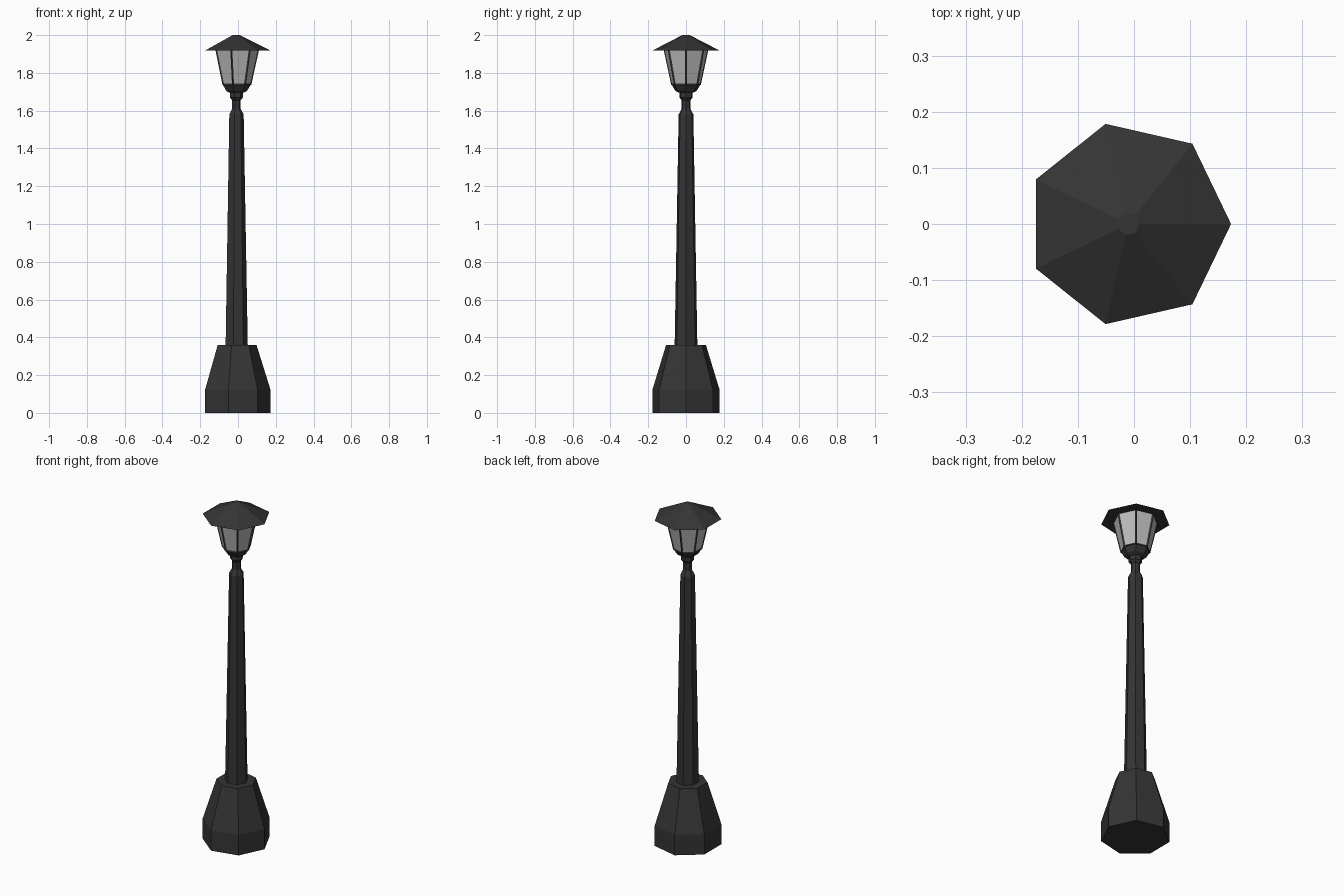
import bpy, bmesh, math

if "Cube" in bpy.data.objects:
    bpy.data.objects.remove(bpy.data.objects["Cube"])

SIDES = 7
CX = -0.01  # heptagon centre, so the bounding box is centred on x = 0


def material(name, v):
    m = bpy.data.materials.new(name)
    m.diffuse_color = (v, v, v, 1)
    m.use_nodes = True
    m.node_tree.nodes["Principled BSDF"].inputs["Base Color"].default_value = m.diffuse_color
    return m


iron = material("dark_iron", 0.035)
glass = material("pale_glass", 0.5)


def add_object(name, bm, mat):
    me = bpy.data.meshes.new(name)
    bm.to_mesh(me)
    bm.free()
    me.materials.append(mat)
    ob = bpy.data.objects.new(name, me)
    bpy.context.collection.objects.link(ob)
    return ob


def stack(profile):
    """Seven-sided solid from (radius, height) rings; returns bmesh and side faces."""
    bm = bmesh.new()
    rings = []
    for r, z in profile:
        rings.append([bm.verts.new((CX + r * math.cos(2 * math.pi * i / SIDES),
                                    r * math.sin(2 * math.pi * i / SIDES), z))
                      for i in range(SIDES)])
    sides = []
    for a, b in zip(rings, rings[1:]):
        for i in range(SIDES):
            j = (i + 1) % SIDES
            sides.append(bm.faces.new((a[i], a[j], b[j], b[i])))
    bm.faces.new(rings[0][::-1])
    bm.faces.new(rings[-1])
    bm.normal_update()
    return bm, sides


# Solid parts
parts = {
    "base": [(0.183, 0), (0.183, 0.12), (0.108, 0.36)],
    "post": [(0.062, 0.34), (0.040, 1.58), (0.024, 1.61), (0.024, 1.67)],
    "collar": [(0.024, 1.655), (0.036, 1.67), (0.036, 1.695), (0.030, 1.70)],
    "lantern_cup": [(0.040, 1.695), (0.058, 1.705), (0.078, 1.738)],
    "roof": [(0.183, 1.918), (0.020, 2.0)],
}
for name, profile in parts.items():
    add_object(name, stack(profile)[0], iron)

# Lantern frame: each side inset to leave bars around a recessed pane
bm, sides = stack([(0.080, 1.735), (0.122, 1.925)])
bmesh.ops.inset_individual(bm, faces=sides, thickness=0.008, depth=-0.004,
                           use_even_offset=True)
panes = [[v.co.copy() for v in f.verts] for f in sides]
bmesh.ops.delete(bm, geom=sides, context='FACES_ONLY')
add_object("lantern_frame", bm, iron)

# Glass panes fill the openings
bm = bmesh.new()
for pane in panes:
    bm.faces.new([bm.verts.new(co) for co in pane])
add_object("glass_panes", bm, glass)
